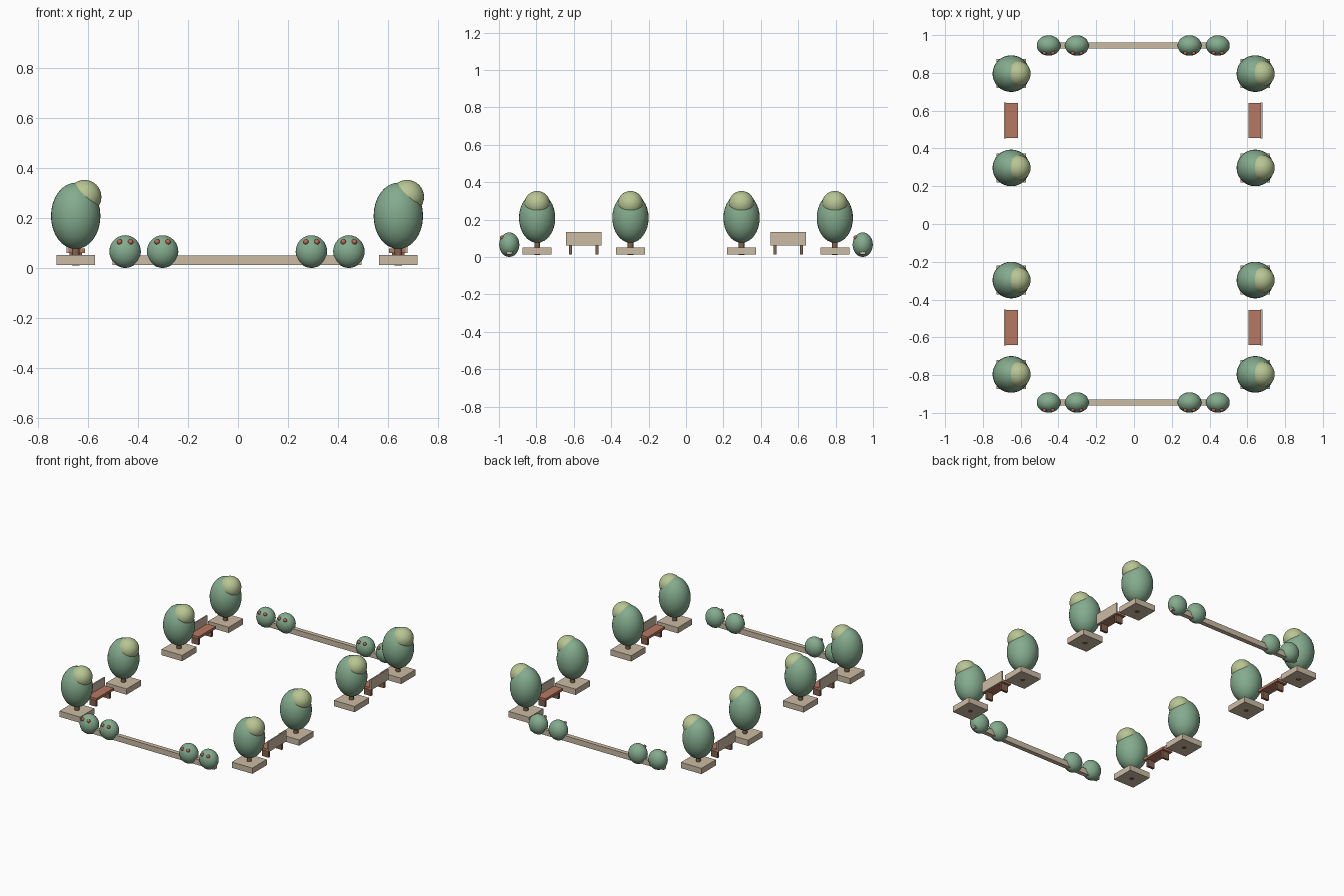
import bpy

cube = bpy.data.objects.get("Cube")
if cube:
    bpy.data.objects.remove(cube, do_unlink=True)


def material(name, rgb):
    m = bpy.data.materials.new(name)
    m.use_nodes = True
    m.diffuse_color = (*rgb, 1)
    m.node_tree.nodes["Principled BSDF"].inputs["Base Color"].default_value = (*rgb, 1)
    return m


LEAF = material("leaf_green", (0.23, 0.41, 0.27))
LIGHT = material("pale_leaf", (0.48, 0.56, 0.29))
STONE = material("beige_stone", (0.60, 0.50, 0.37))
SEAT = material("red_wood", (0.47, 0.19, 0.12))
BROWN = material("dark_wood", (0.23, 0.12, 0.075))
BERRY = material("red_berry", (0.50, 0.14, 0.08))


def finish(name, mat, scale):
    ob = bpy.context.object
    ob.name = name
    ob.scale = scale
    ob.data.materials.append(mat)
    bpy.ops.object.transform_apply(location=False, rotation=False, scale=True)
    return ob


def box(name, center, size, mat):
    bpy.ops.mesh.primitive_cube_add(size=1, location=center)
    return finish(name, mat, size)


def ball(name, center, radii, mat, segments=32):
    bpy.ops.mesh.primitive_uv_sphere_add(segments=segments, ring_count=segments // 2,
                                         radius=1, location=center)
    finish(name, mat, radii)
    bpy.ops.object.shade_smooth()


def tree(x, y):
    box("planter", (x, y, 0.032), (0.154, 0.154, 0.039), STONE)
    bpy.ops.mesh.primitive_cylinder_add(vertices=16, radius=0.015, depth=0.09,
                                        location=(x, y, 0.056))
    finish("trunk", BROWN, (1, 1, 1))
    bpy.ops.object.shade_smooth_by_angle()
    ball("crown", (x, y, 0.209), (0.099, 0.097, 0.133), LEAF)
    ball("crown_highlight", (x + 0.035, y, 0.285), (0.068, 0.068, 0.068), LIGHT)


def bench(x, y, out):
    # the backrest stands on the outer side
    box("bench_seat", (x - out * 0.004, y, 0.069), (0.066, 0.186, 0.017), SEAT)
    box("bench_back", (x + out * 0.033, y, 0.097), (0.009, 0.19, 0.072), STONE)
    for s in (-1, 1):
        box("bench_leg", (x, y + s * 0.07, 0.0375), (0.05, 0.016, 0.05), BROWN)


def bush(x, y):
    z = 0.066
    ball("bush", (x, y, z), (0.063, 0.054, 0.0655), LEAF)
    for s in (-1, 1):
        ball("berry", (x + s * 0.022, y - 0.039, z + 0.039), (0.011, 0.011, 0.011), BERRY, 16)


SHIFT = -0.004
for side_y in (-1, 1):
    # long low wall with bushes at each end
    box("low_wall", (SHIFT, side_y * 0.945, 0.031), (0.996, 0.03, 0.037), STONE)
    for side_x in (-1, 1):
        for offset in (0.298, 0.448):
            bush(SHIFT + side_x * offset, side_y * 0.945)
        # a bench between two trees
        x = SHIFT + side_x * 0.646
        for offset in (0.297, 0.796):
            tree(x, side_y * offset)
        bench(x, side_y * 0.547, side_x)
